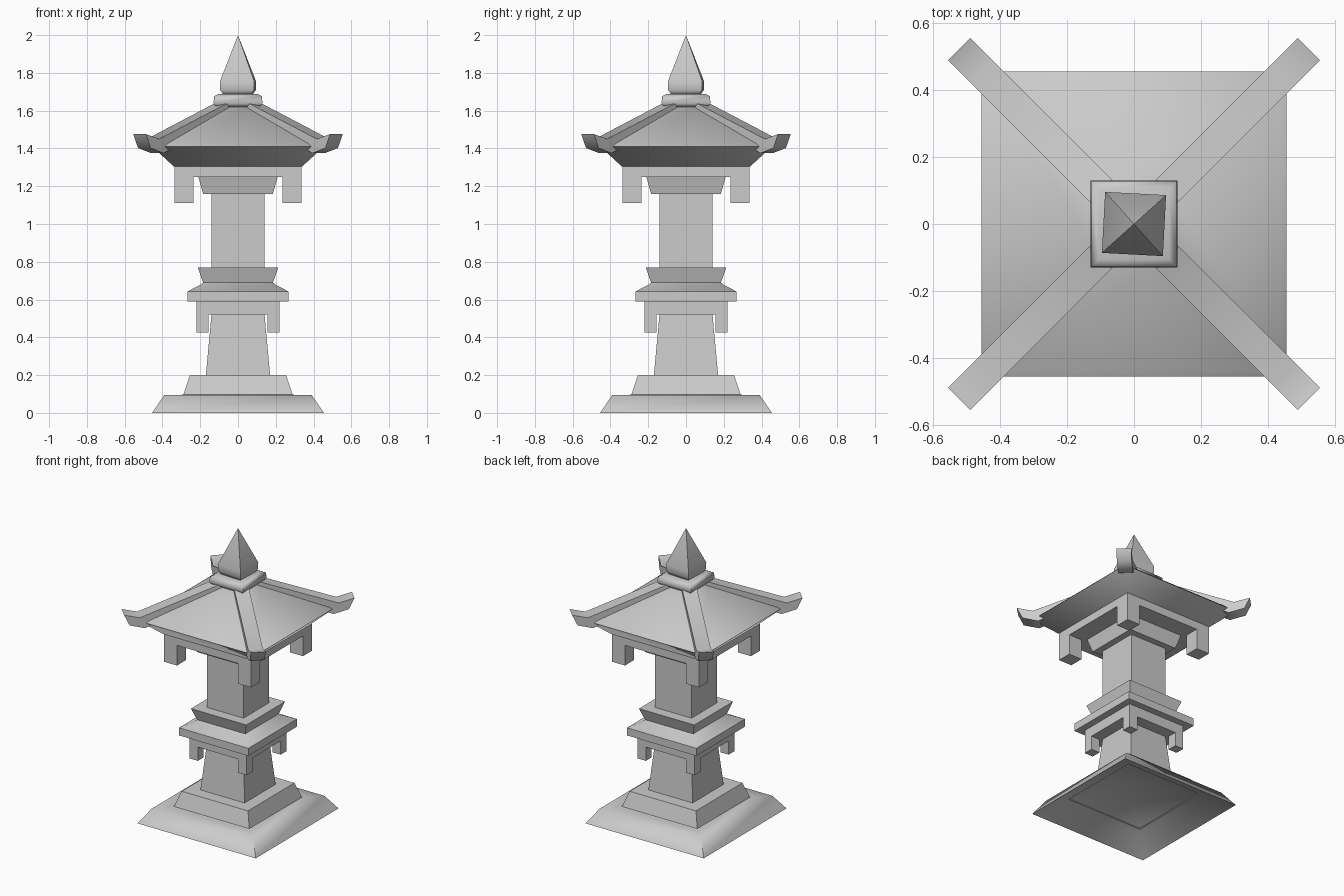
import bpy, bmesh, math
from mathutils import Matrix, Vector

if "Cube" in bpy.data.objects:
    bpy.data.objects.remove(bpy.data.objects["Cube"], do_unlink=True)

stone = bpy.data.materials.new("grey_stone")
stone.use_nodes = True
colour = (0.6, 0.6, 0.6, 1)
stone.diffuse_color = colour
stone.node_tree.nodes["Principled BSDF"].inputs["Base Color"].default_value = colour


def finish(name, bm, angle):
    bmesh.ops.recalc_face_normals(bm, faces=bm.faces)
    mesh = bpy.data.meshes.new(name)
    bm.to_mesh(mesh)
    bm.free()
    mesh.materials.append(stone)
    obj = bpy.data.objects.new(name, mesh)
    bpy.context.collection.objects.link(obj)
    bpy.ops.object.select_all(action="DESELECT")
    obj.select_set(True)
    bpy.context.view_layer.objects.active = obj
    bpy.ops.object.shade_smooth_by_angle(angle=math.radians(angle))
    return obj


def square_loft(name, profile, angle=60, centre=(0, 0), turn=0):
    """Stack square rings given as (half width, height); zero width makes a point."""
    bm = bmesh.new()
    rings = []
    for half, z in profile:
        corners = [(-1, -1), (1, -1), (1, 1), (-1, 1)] if half else [(0, 0)]
        rings.append([bm.verts.new((x * half, y * half, z)) for x, y in corners])
    for a, b in zip(rings, rings[1:]):
        for i in range(4):
            j = (i + 1) % 4
            quad = [a[i % len(a)], a[j % len(a)], b[j % len(b)], b[i % len(b)]]
            bm.faces.new(list(dict.fromkeys(quad)))
    for ring in (rings[0], rings[-1]):
        if len(ring) == 4:
            bm.faces.new(ring)
    place = Matrix.Translation((*centre, 0)) @ Matrix.Rotation(turn, 4, "Z")
    bm.transform(place)
    return finish(name, bm, angle)


def corner_bracket(name, half, leg, foot, under, top):
    """Square collar with a post hanging from every corner."""
    square_loft(name + "_collar", [(half, under), (half, top)])
    for i, (sx, sy) in enumerate([(-1, -1), (1, -1), (1, 1), (-1, 1)]):
        c = half - leg / 2
        square_loft(f"{name}_post_{i + 1}", [(leg / 2, foot), (leg / 2, top)],
                    centre=(sx * c, sy * c))


# Stepped base, hollow underneath
square_loft("stepped_base", [(0, 0.19), (0.33, 0.085), (0.455, 0), (0.39, 0.095), (0.29, 0.095),
                             (0.255, 0.2), (0.17, 0.2), (0.14, 0.525)])

# Lower bracket and platform
corner_bracket("lower_bracket", 0.22, 0.065, 0.425, 0.52, 0.59)
square_loft("platform", [(0.267, 0.59), (0.267, 0.643), (0.2, 0.678), (0.185, 0.69),
                         (0.213, 0.77)])

# Shaft and capital
square_loft("shaft", [(0.14, 0.76), (0.14, 1.17)])
square_loft("capital", [(0.185, 1.16), (0.21, 1.25)])

# Roof with its hanging posts
corner_bracket("upper_bracket", 0.335, 0.1, 1.11, 1.25, 1.31)
square_loft("roof", [(0.34, 1.305), (0.455, 1.41), (0.44, 1.425), (0.1, 1.625)])

# Corner ridges with upturned ends: (distance along each axis, height)
ridge_side = [(0.05, 1.62), (0.426, 1.375), (0.496, 1.402), (0.521, 1.476),
              (0.45, 1.45), (0.06, 1.655)]
for i in range(4):
    bm = bmesh.new()
    across = Vector((1, -1, 0)).normalized() * 0.047
    sides = [[bm.verts.new(Vector((d, d, z)) + across * s) for d, z in ridge_side]
             for s in (-1, 1)]
    for side in sides:
        bm.faces.new(side)
    for k in range(len(ridge_side)):
        n = (k + 1) % len(ridge_side)
        bm.faces.new([sides[0][k], sides[0][n], sides[1][n], sides[1][k]])
    bm.transform(Matrix.Rotation(i * math.pi / 2, 4, "Z"))
    finish(f"roof_ridge_{i + 1}", bm, 50)

# Cap and pointed finial, turned very slightly
square_loft("roof_cap", [(0.115, 1.62), (0.13, 1.64), (0.126, 1.677), (0.105, 1.687)])
square_loft("finial", [(0.072, 1.68), (0.09, 1.71), (0.091, 1.755), (0, 2.0)],
            turn=math.radians(-3))
